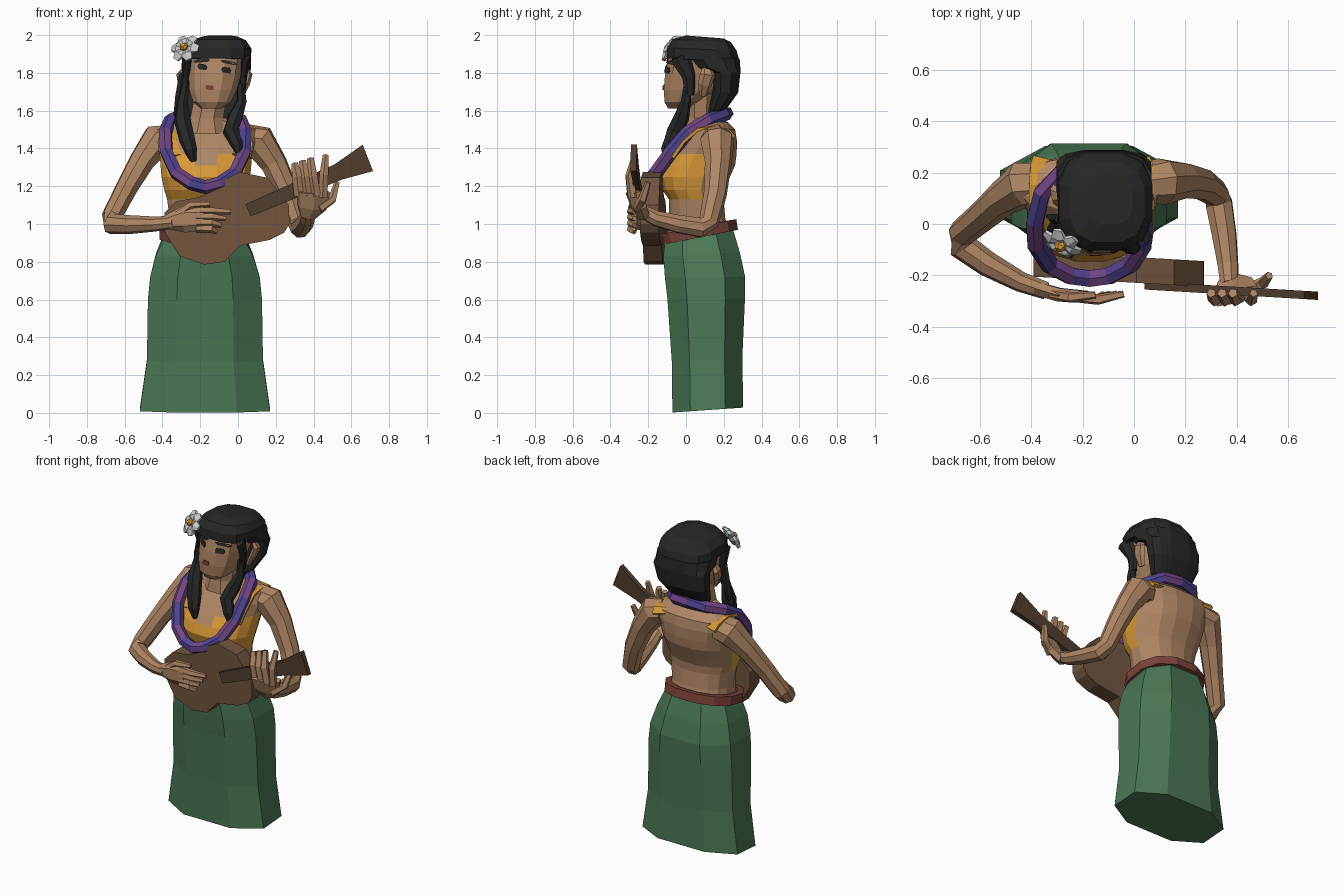
import bpy, bmesh, math
from mathutils import Vector
from mathutils.bvhtree import BVHTree


def material(name, *rgb):
    m = bpy.data.materials.new(name)
    m.diffuse_color = (*rgb, 1)
    return m


SKIN = material("skin", .43, .24, .13)
GREEN = material("skirt green", .07, .185, .09)
GOLD = material("gold cloth", .69, .32, .04)
WOOD = material("warm wood", .165, .088, .047)
DARK = material("dark wood", .08, .046, .027)
RED = material("red brown", .2, .055, .042)
BLACK = material("black hair", .02, .02, .021)
PURPLE = material("purple", .17, .062, .24)
INDIGO = material("indigo", .08, .055, .28)
WHITE = material("petal white", .60, .62, .62)


def build(name, verts, faces, mats, rule=None):
    me = bpy.data.meshes.new(name)
    me.from_pydata([tuple(v) for v in verts], [], faces)
    bm = bmesh.new()
    bm.from_mesh(me)
    bmesh.ops.recalc_face_normals(bm, faces=bm.faces)
    bm.to_mesh(me)
    bm.free()
    for m in mats:
        me.materials.append(m)
    if rule:
        for p in me.polygons:
            p.material_index = rule(p)
    ob = bpy.data.objects.new(name, me)
    bpy.context.collection.objects.link(ob)
    return ob


def loft(name, rings, mats, rule=None, closed=False):
    n, k = len(rings[0]), len(rings)
    faces = []
    for r in range(k if closed else k - 1):
        a, b = r * n, (r + 1) % k * n
        faces += [(a + i, a + (i + 1) % n, b + (i + 1) % n, b + i) for i in range(n)]
    if not closed:
        faces += [tuple(range(n)), tuple(range((k - 1) * n, k * n))]
    return build(name, [v for r in rings for v in r], faces, mats, rule)


def ring(z, cx, rx, y0, y1, n=12, p=2.4, tilt=0.0):
    """Rounded-square ring from y0 (front) to y1 (back), reaching its full bounds."""
    cy, ry, out = (y0 + y1) / 2, (y1 - y0) / 2, []
    full = math.cos(math.pi / n) ** (2 / p)
    for i in range(n):
        a = 2 * math.pi * (i + .5) / n
        c, s = math.cos(a), math.sin(a)
        x = math.copysign(abs(c) ** (2 / p), c) / full
        y = math.copysign(abs(s) ** (2 / p), s) / full
        out.append((cx + rx * x, cy + ry * y, z + tilt * y))
    return out


def tube(name, pts, radii, mats, n=6, closed=False, rule=None, side=(1, .2, .1)):
    """Sweep; a radius is a number or a (side, other) pair."""
    pts = [Vector(p) for p in pts]
    k, s, rings = len(pts), Vector(side), []
    for i, p in enumerate(pts):
        a = pts[i - 1] if i or closed else p
        b = pts[(i + 1) % k] if i < k - 1 or closed else p
        t = (b - a).normalized()
        s = (s - t * t.dot(s)).normalized()
        u = t.cross(s)
        r = radii[i] if isinstance(radii, list) else radii
        ra, rb = r if isinstance(r, tuple) else (r, r)
        rings.append([p + s * ra * math.cos(2 * math.pi * (j + .5) / n)
                      + u * rb * math.sin(2 * math.pi * (j + .5) / n) for j in range(n)])
    return loft(name, rings, mats, rule, closed)


def prism(name, outline, front, depth, mat):
    """Extrude an x-z outline; front(x) gives its y."""
    n = len(outline)
    v = [(x, front(x) + d, z) for d in (0, depth) for x, z in outline]
    f = [tuple(range(n)), tuple(range(n, 2 * n))]
    f += [(i, (i + 1) % n, n + (i + 1) % n, n + i) for i in range(n)]
    return build(name, v, f, [mat])


# skirt and belt
SK = [(.015, -.175, .345, -.072, .303, .013), (.28, -.175, .307, -.075, .298, .01),
      (.6, -.175, .302, -.098, .312, .0), (.72, -.175, .29, -.112, .313, .0),
      (.84, -.178, .256, -.12, .285, .01), (.95, -.18, .205, -.11, .245, .035)]
loft("skirt", [ring(z, cx, rx, a, b, 8, 2.5, t) for z, cx, rx, a, b, t in SK], [GREEN])
tube("belt", ring(.958, -.18, .215, -.112, .25, 12, 2.3, .036), [(.04, .03)] * 12,
     [RED], 4, True, side=(0, 0, 1))

# torso with a painted low-cut top
TORSO = [(.92, .20, -.10, .235), (1.03, .192, -.09, .208), (1.13, .205, -.09, .198),
         (1.18, .22, -.125, .203), (1.25, .235, -.145, .233), (1.31, .24, -.125, .26),
         (1.37, .245, -.085, .268), (1.44, .262, -.03, .27), (1.50, .265, .02, .26),
         (1.54, .18, .03, .22), (1.565, .09, .02, .16)]


def top_rule(p):
    x, y, z = p.center
    return int(y < .09 and 1.14 < z < (1.30 if abs(x + .17) < .06 else 1.39))


loft("torso", [ring(z, -.17, rx, a, b, 16, 2.3) for z, rx, a, b in TORSO], [SKIN, GOLD], top_rule)
loft("neck", [ring(z, x, r, a, b, 8, 2) for z, x, r, a, b in
              [(1.48, -.168, .12, -.01, .18), (1.56, -.165, .088, .0, .15), (1.70, -.14, .085, .0, .16)]], [SKIN])
for s in (-1, 1):
    cx = -.165
    tube("shoulder_strap", [(cx + s * .185, -.07, 1.36), (cx + s * .20, -.015, 1.44), (cx + s * .20, .06, 1.505),
                            (cx + s * .20, .15, 1.518), (cx + s * .195, .225, 1.50), (cx + s * .185, .25, 1.47)],
         [(.07, .012)] + [(.06, .012)] * 5, [GOLD], 4)

# arms
tube("strumming_arm", [(-.34, .16, 1.45), (-.43, .155, 1.44), (-.51, .10, 1.33), (-.59, .03, 1.19),
                       (-.668, -.035, 1.04), (-.668, -.085, 1.0), (-.57, -.155, .997), (-.44, -.225, 1.0),
                       (-.34, -.26, 1.01)],
     [.08, .092, .07, .06, .055, .056, .05, .04, .034], [SKIN], 8)
tube("chord_arm", [(.04, .16, 1.45), (.11, .165, 1.44), (.19, .17, 1.32), (.265, .155, 1.16),
                   (.315, .12, 1.01), (.33, .08, .98), (.35, -.04, 1.0), (.365, -.16, 1.03), (.37, -.235, 1.07)],
     [.08, .092, .072, .062, .054, .055, .05, .042, .036], [SKIN], 8)


def fingers(name, paths, r):
    for p in paths:
        tube(name, p, [r, r, r * .65], [SKIN], 5)


# strumming hand
tube("strumming_palm", [(-.38, -.25, 1.01), (-.29, -.275, 1.025), (-.18, -.283, 1.03)],
     [(.03, .036), (.03, .07), (.026, .068)], [SKIN], 6, side=(0, 1, 0))
fingers("strumming_finger", [[(-.22, -.284, 1.07 - .032 * i), (-.14, -.293, 1.07 - .032 * i),
                              (-.04 - .025 * i, -.272, 1.065 - .036 * i)] for i in range(4)], .022)
fingers("strumming_thumb", [[(-.32, -.27, 1.05), (-.25, -.285, 1.10), (-.15, -.275, 1.105)]], .022)

# chord hand wrapped round the instrument's neck
tube("chord_palm", [(.365, -.22, 1.04), (.39, -.25, 1.09), (.40, -.28, 1.17)],
     [(.045, .034), (.09, .036), (.10, .03)], [SKIN], 6)
fingers("chord_finger", [[(.325 + .043 * i, -.282, 1.15), (.315 + .04 * i, -.292, 1.25),
                          (.30 + .042 * i, -.268, 1.32 + .014 * i)] for i in range(3)], .029)
fingers("chord_little_finger", [[(.45, -.282, 1.14), (.455, -.295, 1.26), (.465, -.268, 1.365)]], .025)
fingers("chord_thumb", [[(.43, -.26, 1.08), (.50, -.23, 1.13), (.525, -.20, 1.22)]], .024)

# small four-string guitar
prism("guitar_body", [(-.39, .96), (-.31, .83), (-.18, .785), (-.07, .80), (.01, .885), (.165, .915),
                      (.245, .955), (.272, 1.0), (.27, 1.10), (.155, 1.245), (.01, 1.275), (-.07, 1.235),
                      (-.13, 1.175), (-.21, 1.14), (-.33, 1.12), (-.39, 1.06)], lambda x: -.228 - .06 * x, .1, WOOD)
prism("guitar_neck", [(.04, 1.105), (.066, 1.04), (.55, 1.235), (.715, 1.28), (.66, 1.42), (.51, 1.315)],
      lambda x: -.252 - .06 * x, .032, DARK)

# flower garland: half path mirrored, colours alternate by segment
HALF = [(0, .215, 1.585), (.11, .20, 1.58), (.185, .12, 1.55), (.212, .01, 1.485), (.207, -.08, 1.38),
        (.155, -.16, 1.27), (.075, -.202, 1.215), (0, -.212, 1.195)]
PATH = [(-.172 + x, y, z) for x, y, z in HALF] + [(-.172 - x, y, z) for x, y, z in HALF[-2:0:-1]]
tube("garland", PATH, .037, [PURPLE, INDIGO], 6, True, lambda p: p.index // 6 % 2)

# head and ears
HEAD = [(1.612, -.142, .055, -.095, .02), (1.645, -.138, .10, -.113, .08), (1.71, -.132, .126, -.118, .17),
        (1.80, -.122, .141, -.11, .21), (1.87, -.115, .146, -.095, .21), (1.94, -.11, .12, -.06, .18)]
head = loft("head", [ring(z, cx, r, a, b, 12, 2.3) for z, cx, r, a, b in HEAD], [SKIN])
for s in (-1, 1):
    tube("ear", [(-.13 + s * .145, .09, 1.68), (-.128 + s * .17, .10, 1.74), (-.125 + s * .18, .115, 1.79),
                 (-.12 + s * .16, .11, 1.825)], [(.015, .02), (.02, .038), (.02, .042), (.012, .025)], [SKIN], 6)

# painted face: thin plates dropped onto the head
me = head.data
bvh = BVHTree.FromPolygons([v.co for v in me.vertices], [tuple(p.vertices) for p in me.polygons])


def plate(name, cx, cz, w, h, slope, mat):
    pts = []
    for a, b in ((-1, 0), (-.7, -1), (.7, -1), (1, 0), (.7, 1), (-.7, 1)):
        x, z = cx + a * w, cz + b * h + a * w * slope
        hit = bvh.ray_cast(Vector((x, -1, z)), Vector((0, 1, 0)))[0]
        pts.append(Vector((x, hit.y if hit else -.1, z)))
    v = [p + Vector((0, d, 0)) for d in (-.007, .002) for p in pts]
    f = [tuple(range(6)), tuple(range(6, 12))] + [(i, (i + 1) % 6, 6 + (i + 1) % 6, 6 + i) for i in range(6)]
    build(name, v, f, [mat])


plate("eye", -.188, 1.832, .027, .015, -.15, BLACK)
plate("eye", -.062, 1.815, .027, .015, -.15, BLACK)
plate("eyebrow", -.192, 1.864, .045, .008, .1, BLACK)
plate("eyebrow", -.048, 1.855, .045, .008, -.2, BLACK)
plate("lips", -.15, 1.722, .023, .012, -.1, RED)

# hair: cap, back mass and hanging locks
CAP = [(1.868, -.114, .182, -.102, .284), (1.925, -.11, .181, -.10, .268),
       (1.97, -.104, .145, -.072, .238), (1.99, -.095, .09, .0, .20)]
loft("hair_cap", [ring(z, cx, r, a, b, 12, 2.8, -.008) for z, cx, r, a, b in CAP], [BLACK])
BACK = [(1.545, -.15, .085, .11, .16), (1.61, -.145, .14, .12, .215), (1.695, -.13, .172, .14, .276),
        (1.80, -.118, .184, .14, .288), (1.825, -.116, .184, .05, .288), (1.875, -.114, .182, .0, .284)]
loft("hair_back", [ring(z, cx, r, a, b, 12, 2.8) for z, cx, r, a, b in BACK], [BLACK])
for s in (-1, 1):
    tube("hair_temple", [(-.115 + s * .155, -.03, 1.89), (-.125 + s * .152, .015, 1.78), (-.13 + s * .15, .02, 1.68)],
         [(.022, .06), (.02, .036), (.018, .026)], [BLACK], 6)
tube("hair_lock", [(-.275, .01, 1.74), (-.295, .0, 1.64), (-.295, -.025, 1.55), (-.27, -.07, 1.45),
                   (-.25, -.10, 1.39), (-.235, -.105, 1.33)], [.02, .03, .045, .043, .035, .015], [BLACK])
tube("hair_lock", [(.015, .01, 1.74), (.02, .0, 1.65), (-.015, -.025, 1.56), (-.04, -.06, 1.49),
                   (-.005, -.09, 1.42), (.01, -.10, 1.36)], [.02, .027, .042, .043, .033, .012], [BLACK])
tube("hair_wisp", [(-.29, .02, 1.80), (-.31, .02, 1.68), (-.335, .03, 1.57)], [.02, .022, .008], [BLACK], 5)

# flower behind the temple
C = Vector((-.276, -.068, 1.926))
N = Vector((-.4, -.75, .5)).normalized()
U = N.cross(Vector((0, 0, 1))).normalized()
V = N.cross(U)
for i in range(6):
    a = math.tau * i / 6
    d = U * math.cos(a) + V * math.sin(a)
    tube("petal", [C + d * .008, C + d * .046 + N * .014, C + d * .078 + N * .004],
         [(.016, .016), (.034, .018), (.02, .01)], [WHITE], 6, side=N.cross(d))
tube("flower_centre", [C - N * .01, C + N * .03, C + N * .044], [.024, .024, .012], [GOLD], 6)
